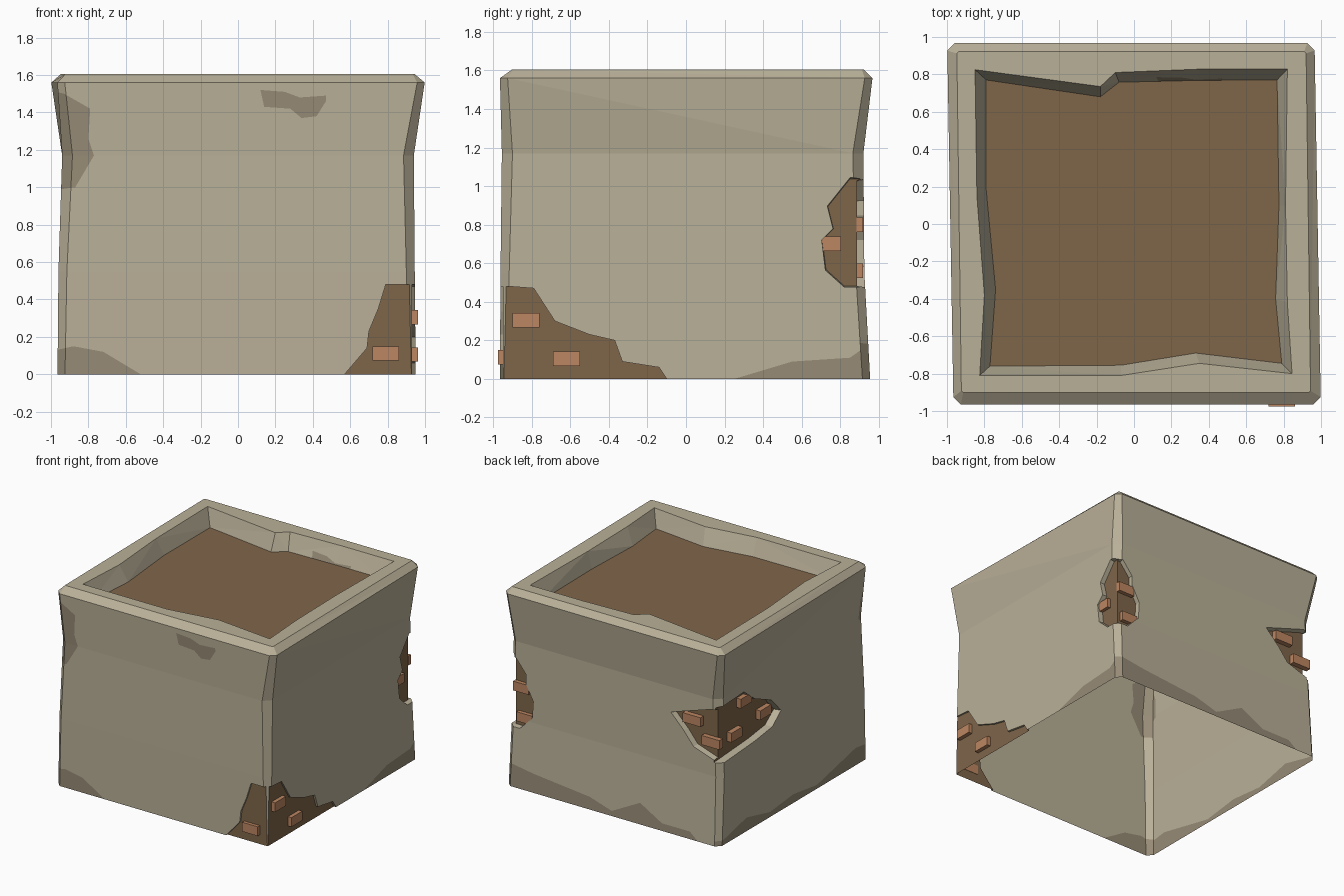
import bpy, bmesh
from mathutils import Vector

if "Cube" in bpy.data.objects:
    bpy.data.objects.remove(bpy.data.objects["Cube"])


def material(name, r, g, b):
    m = bpy.data.materials.new(name)
    lin = [((c / 255 + 0.055) / 1.055) ** 2.4 for c in (r, g, b)]
    m.diffuse_color = (*lin, 1)
    m.use_nodes = True
    m.node_tree.nodes["Principled BSDF"].inputs["Base Color"].default_value = m.diffuse_color
    return m


MATS = [material("plaster", 185, 176, 152), material("stain", 150, 139, 118),
        material("earth", 127, 102, 74), material("brick", 188, 134, 97)]
PLASTER, STAIN, EARTH, BRICK = range(4)


def to_object(name, bm):
    me = bpy.data.meshes.new(name)
    bm.to_mesh(me)
    bm.free()
    for m in MATS:
        me.materials.append(m)
    ob = bpy.data.objects.new(name, me)
    bpy.context.collection.objects.link(ob)
    return ob


def place(axis, u, z, d):
    """u runs along the wall, d is the position across it."""
    return Vector((u, d, z)) if axis == 'y' else Vector((d, u, z))


# --- block: stacked chamfered rings, rim and earth filling ---
def ring(bm, z, xl, xr, yf, yb, c, skew=0):
    pts = [(xl + c, yf), (xr - c, yf), (xr, yf + c), (xr, yb - c),
           (xr - c, yb), (xl + c, yb), (xl, yb - c), (xl, yf + c)]
    return [bm.verts.new((x - skew * (1 if y > 0 else -1), y, z)) for x, y in pts]


def skin(bm, a, b):
    n = len(a)
    return [bm.faces.new((a[i], a[(i + 1) % n], b[(i + 1) % n], b[i])) for i in range(n)]


bm = bmesh.new()
rings = [ring(bm, 0, -.965, .95, -.965, .955, .04),
         ring(bm, .55, -.96, .945, -.962, .925, .045),
         ring(bm, 1.17, -.94, .94, -.955, .92, .055),
         ring(bm, 1.56, -.982, .982, -.965, .967, .04, .016),
         ring(bm, 1.605, -.935, .932, -.902, .922, .01, .012)]
rim = [(-.85, .825), (-.18, .735), (-.1, .81), (.35, .828), (.82, .828), (.81, .1),
       (.82, -.42), (.845, -.8), (.35, -.745), (-.07, -.81), (-.825, -.81), (-.8, -.38), (-.84, .15)]
bed = [(-.79, .77), (-.18, .68), (-.08, .758), (.35, .768), (.765, .77), (.775, .1),
       (.757, -.4), (.79, -.745), (.33, -.69), (-.07, -.755), (-.77, -.76), (-.74, -.35), (-.79, .18)]
inner = [bm.verts.new((x, y, 1.605)) for x, y in rim]
soil = [bm.verts.new((x, y, 1.47)) for x, y in bed]
for a, b in zip(rings, rings[1:]):
    skin(bm, a, b)
skin(bm, inner, soil)
earth_face = bm.faces.new(soil)
earth_face.material_index = EARTH
bm.faces.new(rings[0])
loops = []
for loop in (rings[-1], inner):
    loops += [bm.edges.get((loop[i], loop[i - 1])) for i in range(len(loop))]
bmesh.ops.triangle_fill(bm, edges=loops, use_beauty=True)
bmesh.ops.recalc_face_normals(bm, faces=bm.faces)
bmesh.ops.triangulate(bm, faces=bm.faces)


# --- stains: cut their outlines into the walls, then colour the faces inside ---
def inside(u, z, poly):
    hit = False
    for (a, b), (c, d) in zip(poly, poly[1:] + poly[:1]):
        if (b > z) != (d > z) and u < (c - a) * (z - b) / (d - b) + a:
            hit = not hit
    return hit


def stain(axis, sign, poly):
    k = 0 if axis == 'y' else 1
    out = place(axis, 0, 0, sign)
    us, zs = [p[0] for p in poly], [p[1] for p in poly]

    def near(f):
        fu, fz = [v.co[k] for v in f.verts], [v.co.z for v in f.verts]
        return (f.normal.dot(out) > .5 and min(fu) < max(us) and max(fu) > min(us)
                and min(fz) < max(zs) and max(fz) > min(zs))
    for (a, b), (c, d) in zip(poly, poly[1:] + poly[:1]):
        bm.normal_update()
        fs = [f for f in bm.faces if near(f)]
        geom = fs + list({e for f in fs for e in f.edges}) + list({v for f in fs for v in f.verts})
        bmesh.ops.bisect_plane(bm, geom=geom, dist=1e-5, plane_co=place(axis, a, b, 0),
                               plane_no=place(axis, d - b, a - c, 0).normalized())
    bm.normal_update()
    for f in bm.faces:
        m = f.calc_center_median()
        if near(f) and inside(m[k], m.z, poly):
            f.material_index = STAIN


stain('y', -1, [(-1.1, 1.54), (-.93, 1.5), (-.79, 1.42), (-.8, 1.26), (-.77, 1.17),
                (-.87, 1.0), (-1.1, .97)])
stain('x', -1, [(-1.1, 1.46), (-.93, 1.42), (-.88, 1.3), (-.87, 1.15), (-1.1, .99)])
stain('y', -1, [(.12, 1.52), (.25, 1.51), (.33, 1.48), (.47, 1.49), (.47, 1.46),
                (.42, 1.38), (.34, 1.37), (.28, 1.42), (.14, 1.43)])
stain('y', -1, [(-1.1, .1), (-.88, .15), (-.72, .12), (-.52, 0), (-.55, -.1), (-1.1, -.1)])
stain('x', 1, [(.25, 0), (.55, .09), (.85, .11), (.95, .18), (1.1, .2), (1.1, -.1), (.25, -.1)])
stain('y', 1, [(1.1, .21), (.7, .15), (.2, .1), (0, .04), (-.25, .17), (-.45, .06),
               (-.7, .06), (-.9, -.1), (1.1, -.1)])
stain('x', -1, [(1.1, .02), (.85, .05), (.6, .11), (.3, .04), (0, .07), (-.3, .03),
                (-.8, .14), (-1.1, .1), (-1.1, -.1), (1.1, -.1)])
block = to_object("plaster_block", bm)


# --- broken patches: shallow cuts whose floors show the brown core ---
def chip(axis, floor, poly, taper=1.0):
    sign = 1 if floor > 0 else -1
    cu = sum(p[0] for p in poly) / len(poly)
    cz = sum(p[1] for p in poly) / len(poly)
    cb = bmesh.new()
    low = [cb.verts.new(place(axis, cu + (u - cu) * taper, cz + (z - cz) * taper, floor)) for u, z in poly]
    high = [cb.verts.new(place(axis, u, z, floor + sign * .08)) for u, z in poly]
    skin(cb, low, high)
    cb.faces.new(high)
    cb.faces.new(low).material_index = EARTH
    bmesh.ops.recalc_face_normals(cb, faces=cb.faces)
    cutter = to_object("chip_cutter", cb)
    cutter.hide_render = True
    mod = block.modifiers.new("chip", 'BOOLEAN')
    mod.operation, mod.solver, mod.object = 'DIFFERENCE', 'EXACT', cutter
    bpy.context.view_layer.objects.active = block
    bpy.ops.object.modifier_apply(modifier=mod.name)
    bpy.data.objects.remove(cutter)


# front right foot
chip('y', -.948, [(.5, -.1), (.57, 0), (.69, .14), (.7, .23), (.75, .35), (.79, .48), (1.2, .48), (1.2, -.1)])
chip('x', .931, [(-1.2, .48), (-.92, .48), (-.79, .47), (-.68, .3), (-.5, .23), (-.37, .2),
                 (-.33, .09), (-.14, .06), (-.1, 0), (-.1, -.1), (-1.2, -.1)])
# back right edge
chip('x', .905, [(1.2, 1.05), (.85, 1.05), (.73, .9), (.76, .78), (.7, .72), (.72, .56),
                 (.82, .47), (1.2, .47)], .96)
chip('y', .887, [(1.2, 1.05), (.88, 1.04), (.79, .93), (.79, .85), (.72, .72), (.73, .58),
                 (.84, .47), (1.2, .47)], .96)
# back left edge
chip('y', .875, [(-1.2, 1.1), (-.87, 1.09), (-.5, .97), (-.62, .85), (-.71, .74), (-.95, .66), (-1.2, .66)], .94)
chip('x', -.9, [(1.2, 1.1), (.8, 1.12), (.6, 1.13), (.46, 1.02), (.25, .93), (.13, .8),
                (.25, .71), (.48, .68), (.95, .65), (1.2, .65)], .94)

# open underside
bm = bmesh.new()
bm.from_mesh(block.data)
bmesh.ops.delete(bm, geom=[f for f in bm.faces if all(v.co.z < 1e-4 for v in f.verts)], context='FACES')
bm.to_mesh(block.data)
bm.free()


# --- bricks standing out of the broken patches ---
def brick(axis, floor, u, z, w=.14, h=.075, out=.03):
    sign = 1 if floor > 0 else -1
    bb = bmesh.new()
    bmesh.ops.create_cube(bb, size=1)
    for v in bb.verts:
        a, d, t = (v.co.x, v.co.y, v.co.z)
        v.co = place(axis, u + a * w, z + t * h, floor + sign * out * (d + .4))
    bmesh.ops.recalc_face_normals(bb, faces=bb.faces)
    for f in bb.faces:
        f.material_index = BRICK
    to_object("brick", bb)


brick('y', -.948, .79, .112)
for u, z in ((-.83, .305), (-.62, .105)):
    brick('x', .931, u, z, out=.036)
brick('x', .905, .755, .7, w=.1)
for u, z in ((.84, .8), (.81, .56)):
    brick('y', .887, u, z, out=.035)
for u, z in ((-.69, .95), (-.86, .81)):
    brick('y', .875, u, z, w=.16, out=.045)
for u, z in ((.69, .81), (.57, 1.04), (.32, .85)):
    brick('x', -.9, u, z, out=.045)
